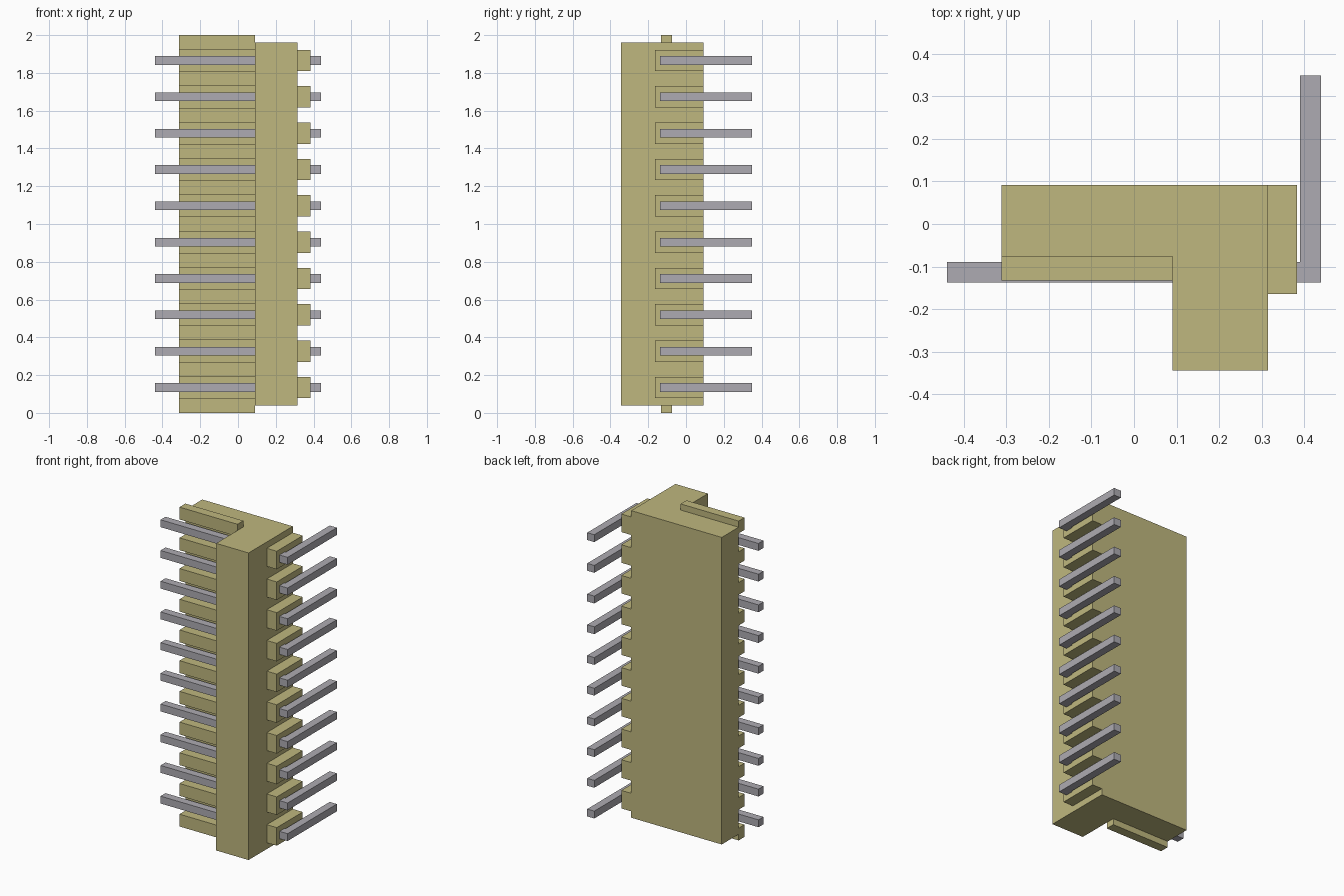
import bpy
import bmesh

cube = bpy.data.objects.get("Cube")
if cube:
    bpy.data.objects.remove(cube, do_unlink=True)

PINS = 10
PITCH = 0.1923          # spacing of the pins along z
MID = 1.0               # mid height


def material(name, rgb):
    m = bpy.data.materials.new(name)
    m.use_nodes = True
    m.diffuse_color = (*rgb, 1)
    m.node_tree.nodes["Principled BSDF"].inputs["Base Color"].default_value = (*rgb, 1)
    return m


plastic = material("khaki plastic", (0.52, 0.475, 0.21))
metal = material("grey metal", (0.42, 0.41, 0.445))


def prism(name, outline, z_mid, height, mat):
    """Extrude an xy outline (counter-clockwise) along z, centred on z_mid."""
    bm = bmesh.new()
    base = bm.faces.new([bm.verts.new((x, y, z_mid - height / 2)) for x, y in outline])
    top = bmesh.ops.extrude_face_region(bm, geom=[base])["geom"]
    bmesh.ops.translate(bm, vec=(0, 0, height),
                        verts=[v for v in top if isinstance(v, bmesh.types.BMVert)])
    bmesh.ops.recalc_face_normals(bm, faces=bm.faces)
    mesh = bpy.data.meshes.new(name)
    bm.to_mesh(mesh)
    bm.free()
    mesh.materials.append(mat)
    obj = bpy.data.objects.new(name, mesh)
    bpy.context.collection.objects.link(obj)
    return obj


def rect(x0, x1, y0, y1):
    return [(x0, y0), (x1, y0), (x1, y1), (x0, y1)]


# L-shaped housing: back wall plus thick block towards the front
housing = [(-0.312, -0.075), (0.09, -0.075), (0.09, -0.345),
           (0.315, -0.345), (0.315, 0.092), (-0.312, 0.092)]
prism("housing", housing, MID, PITCH * PINS, plastic)

# Ribs on the wall, between and beyond the pins
for i in range(PINS + 1):
    z = MID + PITCH * (i - PINS / 2)
    prism(f"rib_{i + 1}", rect(-0.312, 0.09, -0.133, -0.075), z, 0.077, plastic)

# Bent pins, each with a support tab on the side of the housing
pin = [(-0.44, -0.138), (0.44, -0.138), (0.44, 0.349),
       (0.391, 0.349), (0.391, -0.089), (-0.44, -0.089)]
for i in range(PINS):
    z = MID + PITCH * (i - (PINS - 1) / 2)
    prism(f"support_tab_{i + 1}", rect(0.315, 0.384, -0.165, 0.092), z, 0.113, plastic)
    prism(f"pin_{i + 1}", pin, z, 0.046, metal)
